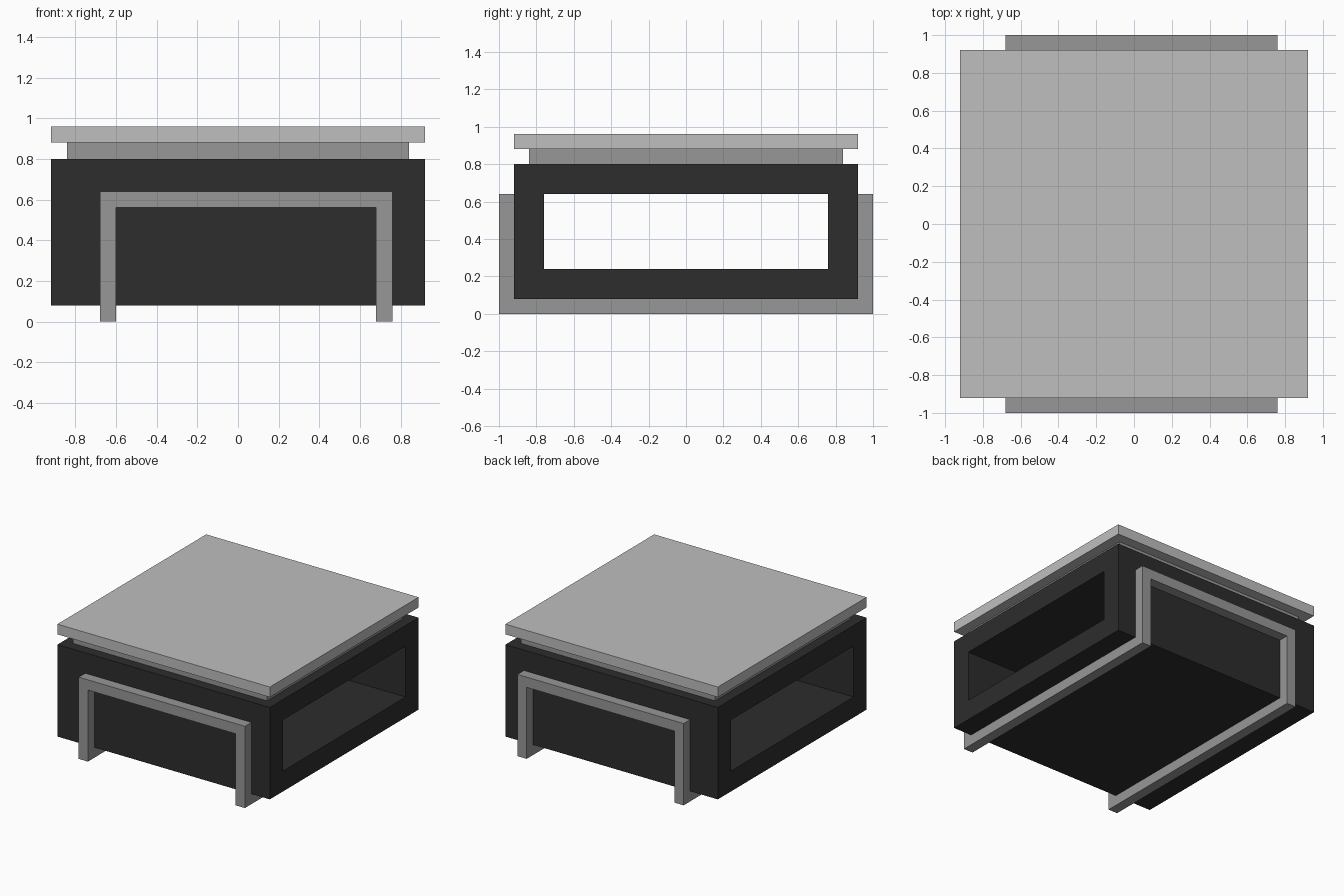
import bpy
import bmesh
from mathutils import Vector

if "Cube" in bpy.data.objects:
    bpy.data.objects.remove(bpy.data.objects["Cube"], do_unlink=True)


def make_material(name, value):
    mat = bpy.data.materials.new(name)
    mat.use_nodes = True
    colour = (value, value, value, 1.0)
    mat.diffuse_color = colour
    mat.node_tree.nodes["Principled BSDF"].inputs["Base Color"].default_value = colour
    return mat


def finish(name, bm, mat):
    bmesh.ops.recalc_face_normals(bm, faces=bm.faces)
    mesh = bpy.data.meshes.new(name)
    bm.to_mesh(mesh)
    bm.free()
    mesh.materials.append(mat)
    obj = bpy.data.objects.new(name, mesh)
    bpy.context.collection.objects.link(obj)
    return obj


def box(name, low, high, mat):
    low, high = Vector(low), Vector(high)
    bm = bmesh.new()
    bmesh.ops.create_cube(bm, size=1)
    bmesh.ops.scale(bm, vec=high - low, verts=bm.verts)
    bmesh.ops.translate(bm, vec=(low + high) / 2, verts=bm.verts)
    return finish(name, bm, mat)


def band(name, outer, inner, place, start, end, closed, mat):
    """Extrude the strip between two matching outlines from start to end."""
    bm = bmesh.new()
    rows = [(bm.verts.new(place(*o, start)), bm.verts.new(place(*i, start)))
            for o, i in zip(outer, inner)]
    pairs = list(zip(rows, rows[1:]))
    if closed:
        pairs.append((rows[-1], rows[0]))
    faces = [bm.faces.new((a[0], b[0], b[1], a[1])) for a, b in pairs]
    result = bmesh.ops.extrude_face_region(bm, geom=faces, use_keep_orig=True)
    moved = [v for v in result["geom"] if isinstance(v, bmesh.types.BMVert)]
    shift = Vector(place(0, 0, end)) - Vector(place(0, 0, start))
    bmesh.ops.translate(bm, vec=shift, verts=moved)
    return finish(name, bm, mat)


def rectangle(half, low, high):
    return [(-half, low), (half, low), (half, high), (-half, high)]


def portal(left, right, top):
    return [(left, 0), (left, top), (right, top), (right, 0)]


dark = make_material("charcoal", 0.026)
grey = make_material("mid grey", 0.31)
light = make_material("light grey", 0.52)

T = 0.08      # bar and board thickness
HALF = 0.92   # half width of body and top

# Open-sided body
band("body", rectangle(HALF, T, 0.8), rectangle(0.76, 0.24, 0.64),
     lambda y, z, x: (x, y, z), -HALF, HALF, True, dark)

# Recessed spacer and table top
box("spacer", (-0.84, -0.84, 0.8), (0.84, 0.84, 0.88), grey)
box("table_top", (-HALF, -HALF, 0.88), (HALF, HALF, 0.96), light)

# Leg frames at front and back, set slightly off centre
LEFT, RIGHT = -0.68, 0.76
for name, y0 in (("front_leg_frame", -1), ("back_leg_frame", HALF)):
    band(name, portal(LEFT, RIGHT, 0.64), portal(LEFT + T, RIGHT - T, 0.64 - T),
         lambda x, z, y: (x, y, z), y0, y0 + T, False, grey)

# Floor runners joining the frames
for name, x0 in (("right_runner", LEFT), ("left_runner", RIGHT - T)):
    box(name, (x0, -HALF, 0), (x0 + T, HALF, T), grey)
